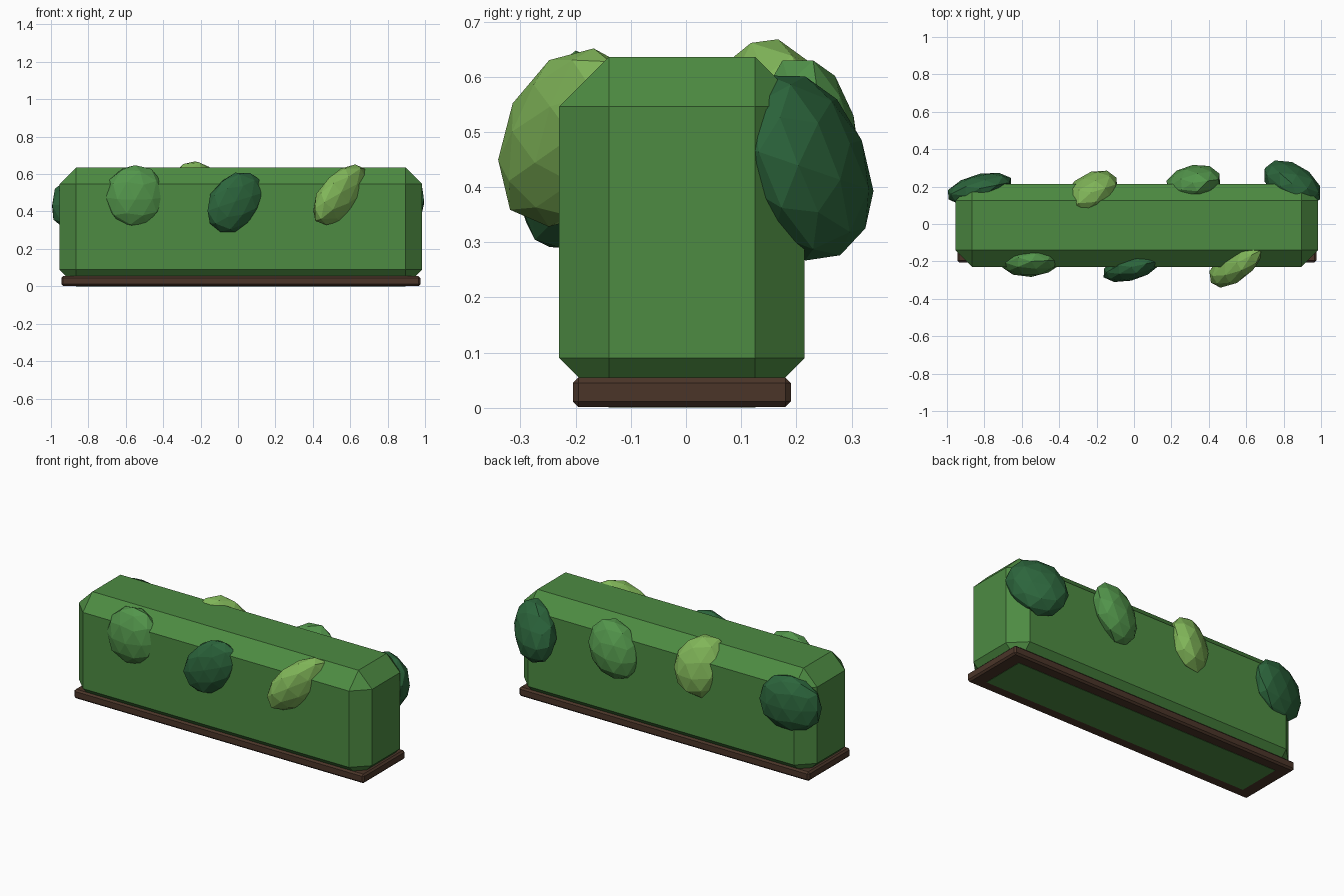
import bpy, bmesh, random
from mathutils import Matrix, Vector

if "Cube" in bpy.data.objects:
    bpy.data.objects.remove(bpy.data.objects["Cube"])

random.seed(4)


def material(name, rgb):
    m = bpy.data.materials.new(name)
    m.diffuse_color = (*rgb, 1)
    m.use_nodes = True
    m.node_tree.nodes["Principled BSDF"].inputs["Base Color"].default_value = m.diffuse_color
    return m


LEAF = material("leaf", (0.075, 0.26, 0.055))
MID = material("leaf_mid", (0.085, 0.30, 0.07))
DARK = material("leaf_dark", (0.025, 0.13, 0.045))
LIGHT = material("leaf_light", (0.22, 0.47, 0.10))
WOOD = material("wood", (0.07, 0.036, 0.022))


def finish(bm, name, mat):
    mesh = bpy.data.meshes.new(name)
    bm.to_mesh(mesh)
    bm.free()
    mesh.materials.append(mat)
    ob = bpy.data.objects.new(name, mesh)
    bpy.context.collection.objects.link(ob)
    return ob


def chamfered_box(name, lo, hi, chamfer, mat):
    lo, hi = Vector(lo), Vector(hi)
    bm = bmesh.new()
    bmesh.ops.create_cube(bm, size=1)
    for v in bm.verts:
        v.co = Vector([(lo[i] + hi[i]) / 2 + v.co[i] * (hi[i] - lo[i]) for i in range(3)])
    bmesh.ops.bevel(bm, geom=bm.edges[:], offset=chamfer, segments=1,
                    profile=0.5, affect='EDGES')
    return finish(bm, name, mat)


def leaf_clump(name, centre, half, tilt, mat):
    """Faceted ellipsoid with given half extents; tilt = xy, xz, yz correlation."""
    xy, xz, yz = tilt
    b = (1 - xy * xy) ** 0.5
    c = (yz - xy * xz) / b
    d = max(0.05, 1 - xz * xz - c * c) ** 0.5
    hx, hy, hz = half
    shape = Matrix(((hx, 0, 0), (hy * xy, hy * b, 0), (hz * xz, hz * c, hz * d)))
    bm = bmesh.new()
    bmesh.ops.create_icosphere(bm, subdivisions=2, radius=1.02)
    for v in bm.verts:
        v.co = shape @ (v.co * random.uniform(0.97, 1.03)) + Vector(centre)
    return finish(bm, name, mat)


# Hedge body and the planter edging around its foot
chamfered_box("hedge_body", (-0.955, -0.23, 0), (0.985, 0.215, 0.636), 0.09, LEAF)
chamfered_box("wooden_base", (-0.945, -0.205, 0.001), (0.975, 0.19, 0.055), 0.01, WOOD)

# Leaf clumps: centre, half extents, tilt
clumps = [
    ("front_clump_left", (-0.55, -0.20, 0.48), (0.158, 0.08, 0.167), (0.1, 0.0, 0.1), MID),
    ("front_clump_middle", (-0.015, -0.23, 0.45), (0.15, 0.08, 0.163), (0.4, 0.3, 0.1), DARK),
    ("front_clump_right", (0.55, -0.208, 0.49), (0.147, 0.13, 0.163), (0.6, 0.5, 0.25), LIGHT),
    ("back_clump_right", (0.845, 0.216, 0.435), (0.15, 0.122, 0.167), (-0.4, 0.1, -0.25), DARK),
    ("back_clump_mid_right", (0.315, 0.22, 0.47), (0.145, 0.095, 0.165), (0.2, 0.2, -0.1), MID),
    ("back_clump_mid_left", (-0.23, 0.167, 0.495), (0.145, 0.12, 0.17), (0.4, 0.0, -0.2), LIGHT),
    ("back_clump_left", (-0.825, 0.19, 0.44), (0.173, 0.085, 0.163), (0.4, 0.05, 0.0), DARK),
]
for clump in clumps:
    leaf_clump(*clump)
